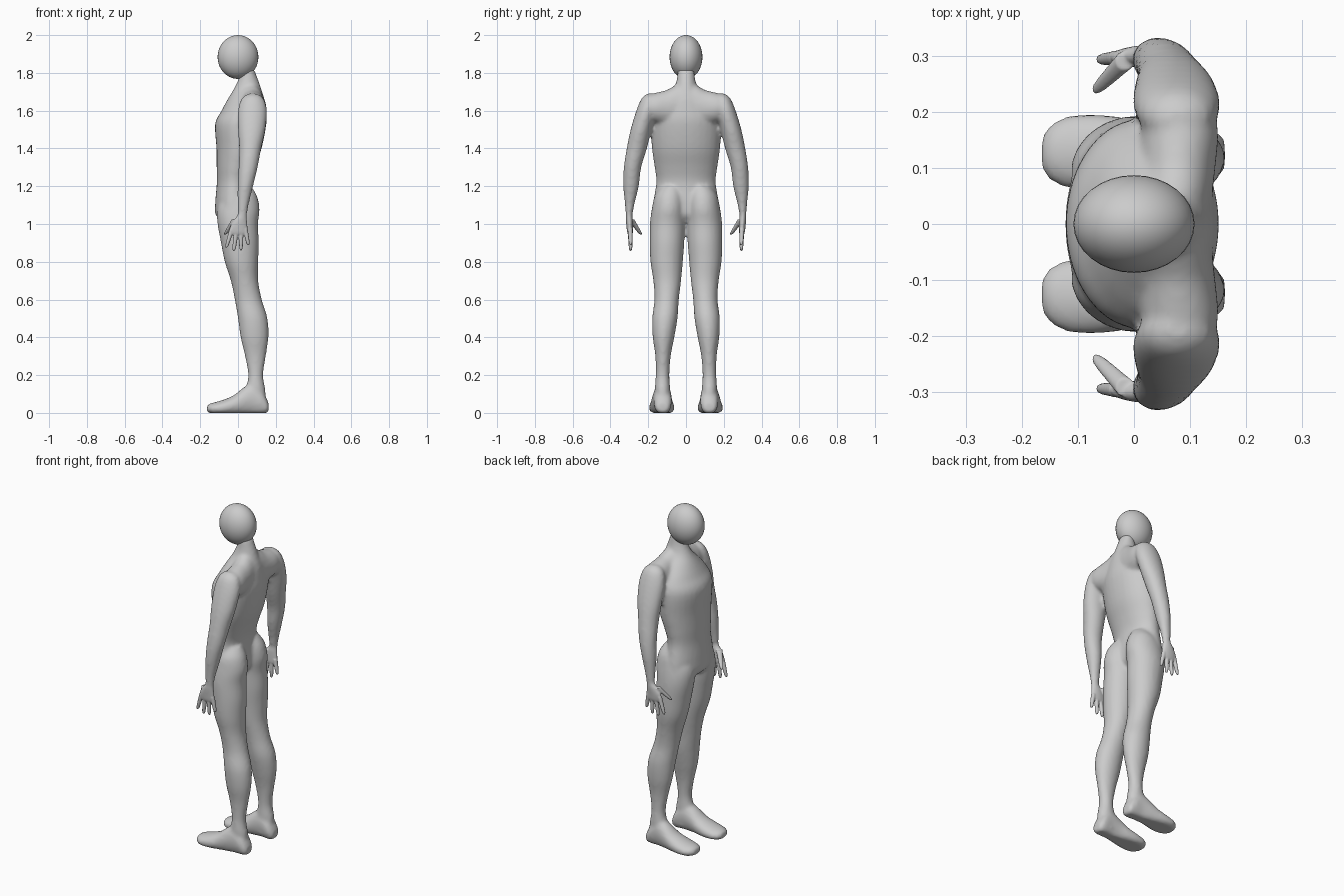
import bpy, bmesh, math
from mathutils import Vector


def catmull(rows, steps=4):
    """Smoothly interpolate a short list of section rows."""
    R = [Vector(r) for r in rows]
    out = []
    for i in range(len(R) - 1):
        a, b, c, d = R[max(i - 1, 0)], R[i], R[i + 1], R[min(i + 2, len(R) - 1)]
        for k in range(steps):
            t = k / steps
            out.append(0.5 * (2 * b + (c - a) * t + (2 * a - 5 * b + 4 * c - d) * t * t
                              + (3 * b - a - 3 * c + d) * t ** 3))
    return out + [R[-1]]


def loft(bm, rows, axis='z', side=1, n=32):
    """Elliptical sections: position, min/max of first and second cross axis."""
    rings = []
    for t, a0, a1, b0, b1 in catmull(rows):
        ring = []
        for i in range(n):
            w = 2 * math.pi * i / n
            a = (a0 + a1) / 2 + (a1 - a0) / 2 * math.cos(w)
            b = (b0 + b1) / 2 + (b1 - b0) / 2 * math.sin(w)
            x, y, z = {'z': (a, b, t), 'x': (t, a, b), 'y': (a, t, b)}[axis]
            ring.append(bm.verts.new((x, y * side, max(z, 0))))
        rings.append(ring)
    for p, q in zip(rings, rings[1:]):
        for i in range(n):
            j = (i + 1) % n
            bm.faces.new((p[i], p[j], q[j], q[i]))
    bm.faces.new(rings[0])
    bm.faces.new(rings[-1])


def finger(bm, p, q, r0, r1, side):
    """Tapered round digit from p down to q."""
    rows = []
    for t, f in ((0, 1), (.35, 1), (.7, 1), (.92, .85), (1, .4)):
        c = Vector(p).lerp(Vector(q), t)
        r = (r0 + (r1 - r0) * t) * f
        rows.append((c.z, c.x - r, c.x + r, c.y - r, c.y + r))
    loft(bm, rows, 'z', side, 16)


def finish(bm, name, voxel, smooth):
    """Fuse the overlapping volumes into one smooth skin."""
    bmesh.ops.recalc_face_normals(bm, faces=bm.faces[:])
    me = bpy.data.meshes.new(name)
    bm.to_mesh(me)
    bm.free()
    ob = bpy.data.objects.new(name, me)
    bpy.context.collection.objects.link(ob)
    rm = ob.modifiers.new("fuse", 'REMESH')
    rm.mode = 'VOXEL'
    rm.voxel_size = voxel
    rm.use_smooth_shade = True
    sm = ob.modifiers.new("soften", 'SMOOTH')
    sm.factor = 0.5
    sm.iterations = smooth


# Head
bpy.ops.mesh.primitive_uv_sphere_add(segments=32, ring_count=20, radius=1, location=(0, 0, 1.884))
head = bpy.context.object
head.name = "head"
head.scale = (.108, .087, .116)
bpy.ops.object.shade_smooth()

body = bmesh.new()

# Torso and neck: z, front, back, half width
torso = [(1.82, .02, .085, .042), (1.76, .0, .108, .05), (1.71, -.025, .125, .068),
         (1.66, -.055, .14, .115), (1.6, -.087, .148, .165), (1.53, -.121, .15, .187),
         (1.4, -.114, .125, .18), (1.3, -.113, .09, .166), (1.22, -.112, .07, .157),
         (1.12, -.12, .075, .173), (1.05, -.119, .07, .172), (1.01, -.08, .04, .1)]
loft(body, [(z, a, b, -w, w) for z, a, b, w in torso])

# Shoulder yoke across the back
half = [(0, .0, .14, 1.5, 1.745), (.05, .0, .14, 1.5, 1.738), (.1, .01, .145, 1.52, 1.71),
        (.17, .015, .15, 1.54, 1.692), (.215, .04, .13, 1.57, 1.67)]
loft(body, [(-r[0], *r[1:]) for r in half[:0:-1]] + half, 'y')

for s in (1, -1):
    # Arm
    loft(body, [(1.69, .055, .10, .17, .205), (1.665, .02, .135, .15, .235),
                (1.6, .0, .153, .155, .263), (1.5, .0, .145, .183, .293),
                (1.4, .006, .123, .207, .314), (1.3, .003, .104, .237, .329),
                (1.2, -.002, .08, .25, .332), (1.1, -.002, .056, .274, .323),
                (1.04, .0, .046, .284, .318)], 'z', s)
    # Leg with buttock
    loft(body, [(1.2, -.04, .07, .03, .13), (1.15, -.08, .1, .01, .165),
                (1.08, -.11, .114, .003, .181), (1.0, -.108, .106, .004, .191),
                (.9, -.09, .11, .009, .192), (.8, -.07, .107, .017, .188),
                (.7, -.038, .107, .026, .173), (.6, -.017, .126, .038, .167),
                (.5, .0, .156, .045, .179), (.4, .014, .161, .062, .176),
                (.3, .037, .147, .081, .162), (.2, .054, .133, .088, .16),
                (.12, .04, .145, .083, .165), (.03, .03, .15, .08, .16)], 'z', s)
    # Foot
    loft(body, [(-.165, .1, .15, .008, .035), (-.152, .08, .174, -.003, .048),
                (-.12, .064, .192, -.012, .057), (-.07, .06, .196, -.014, .072),
                (-.02, .066, .19, -.014, .095), (.03, .074, .182, -.014, .135),
                (.08, .076, .174, -.014, .16), (.125, .076, .17, -.012, .125),
                (.152, .085, .162, -.006, .075), (.162, .1, .148, .01, .05)], 'x', s)
finish(body, "body", .01, 5)

hands = bmesh.new()
for s in (1, -1):
    # Palm
    loft(hands, [(1.09, .0, .052, .278, .321), (1.05, -.001, .046, .284, .318),
                 (1.02, -.022, .047, .281, .318), (.985, -.042, .05, .28, .315),
                 (.955, -.042, .05, .281, .311), (.942, -.03, .04, .286, .306)], 'z', s)
    # Fingers and thumb
    for x0, x1, z1 in ((-.032, -.062, .875), (-.008, -.022, .857), (.016, .016, .86), (.038, .055, .888)):
        finger(hands, (x0, .296, .975), (x1, .293, z1), .0135, .0095, s)
    finger(hands, (-.015, .292, 1.025), (-.07, .237, .943), .018, .0105, s)
finish(hands, "hands", .004, 3)
